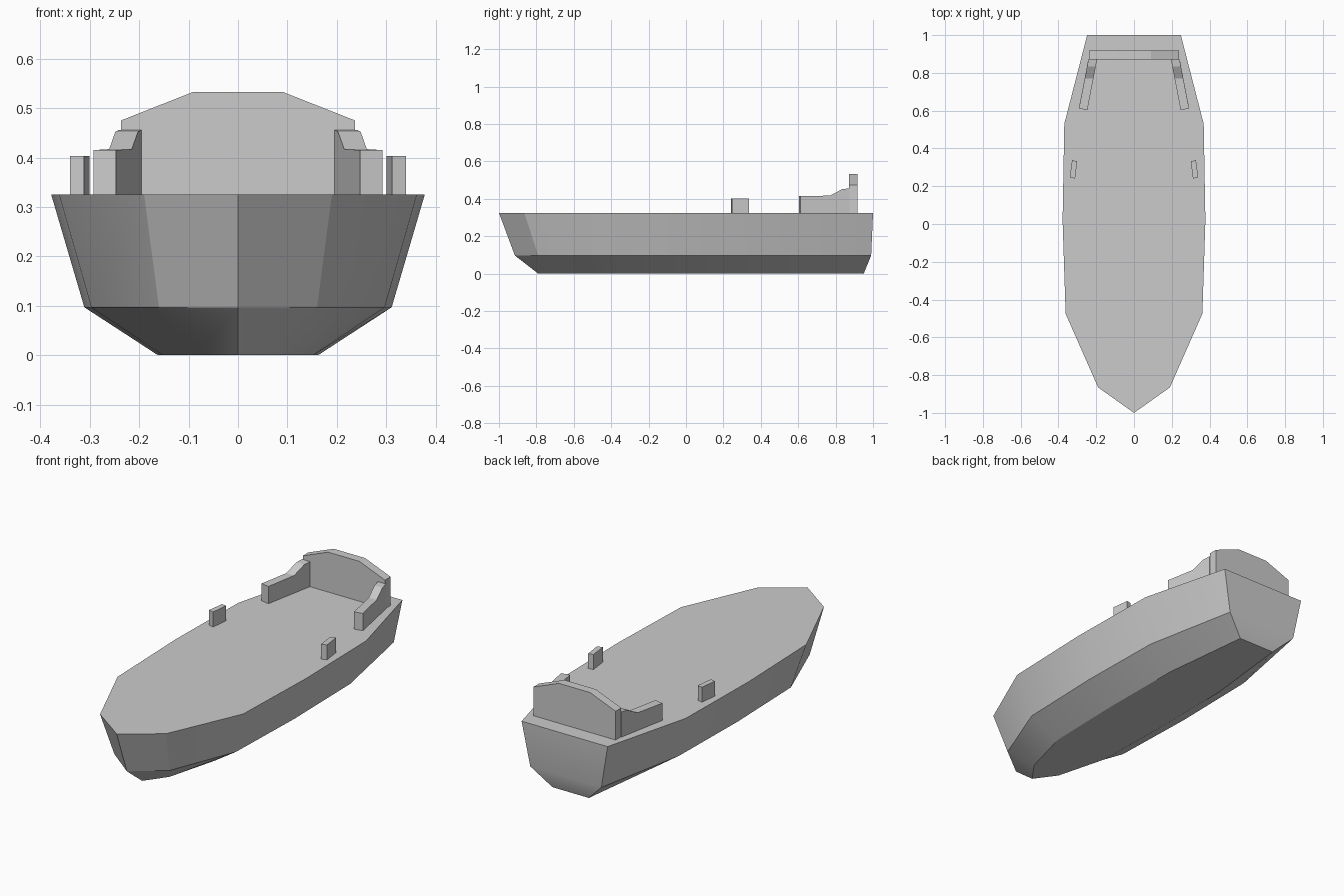
import bpy
import math

if "Cube" in bpy.data.objects:
    bpy.data.objects.remove(bpy.data.objects["Cube"])


def make(name, verts, faces):
    me = bpy.data.meshes.new(name)
    me.from_pydata(verts, [], faces)
    me.update()
    ob = bpy.data.objects.new(name, me)
    bpy.context.collection.objects.link(ob)
    return ob


def loft(name, rings):
    """Skin equal-length closed rings and cap both ends."""
    n = len(rings[0])
    faces = [list(range(n))[::-1], [(len(rings) - 1) * n + i for i in range(n)]]
    for r in range(len(rings) - 1):
        for i in range(n):
            j = (i + 1) % n
            faces.append([r * n + i, r * n + j, (r + 1) * n + j, (r + 1) * n + i])
    ob = make(name, [v for ring in rings for v in ring], faces)
    # consistent outward normals
    bpy.context.view_layer.objects.active = ob
    ob.select_set(True)
    bpy.ops.object.mode_set(mode='EDIT')
    bpy.ops.mesh.select_all(action='SELECT')
    bpy.ops.mesh.normals_make_consistent(inside=False)
    bpy.ops.object.mode_set(mode='OBJECT')
    ob.select_set(False)
    return ob


def mirror_x(ob):
    ob.modifiers.new("mirror", 'MIRROR').use_clip = False


DECK = 0.325

# hull: half outlines (x, y) from bow to stern at three heights
levels = [
    (0.0, [(0, -0.79), (0.08, -0.68), (0.152, -0.41), (0.162, 0.02), (0.158, 0.47), (0.105, 0.95)]),
    (0.097, [(0, -0.915), (0.16, -0.79), (0.297, -0.44), (0.311, 0.02), (0.303, 0.49), (0.205, 0.99)]),
    (DECK, [(0, -1.0), (0.19, -0.865), (0.362, -0.475), (0.378, 0.02), (0.369, 0.53), (0.248, 1.0)]),
]
rings = []
for z, half in levels:
    outline = half + [(-x, y) for x, y in half[:0:-1]]
    rings.append([(x, y, z) for x, y in outline])
hull = loft("hull", rings)
hull.select_set(True)
bpy.ops.object.shade_smooth_by_angle(angle=math.radians(28))
hull.select_set(False)

# stern wall with a chamfered top
prof = [(-0.237, DECK), (0.237, DECK), (0.237, 0.475), (0.09, 0.533), (-0.09, 0.533), (-0.237, 0.475)]
loft("stern_wall", [[(x, y, z) for x, z in prof] for y in (0.872, 0.918)])

# stepped side walls, angled inwards towards the stern
prof = [(0.603, DECK), (0.874, DECK), (0.874, 0.456), (0.835, 0.452), (0.77, 0.417), (0.603, 0.415)]


def wall_x(y, front, back):
    return front + (back - front) * (y - 0.603) / 0.271


inner = [(wall_x(y, 0.247, 0.195), y + 0.008, z) if y < 0.61 else (wall_x(y, 0.247, 0.195), y, z) for y, z in prof]
outer = [(wall_x(y, 0.292, 0.241), y + 0.008 if y < 0.61 else y, z) for y, z in prof]
outer = [(x, y if y > 0.62 else 0.612, z) for x, y, z in outer]
inner = [(x, y if y > 0.62 else 0.6, z) for x, y, z in inner]
inner = [(x, 0.603 if y < 0.62 else y, z) for x, y, z in inner]
mirror_x(loft("side_wall", [inner, outer]))

# small deck posts
plan = [(0.312, 0.24), (0.34, 0.247), (0.328, 0.338), (0.301, 0.332)]
mirror_x(loft("deck_post", [[(x, y, z) for x, y in plan] for z in (DECK, 0.403)]))
